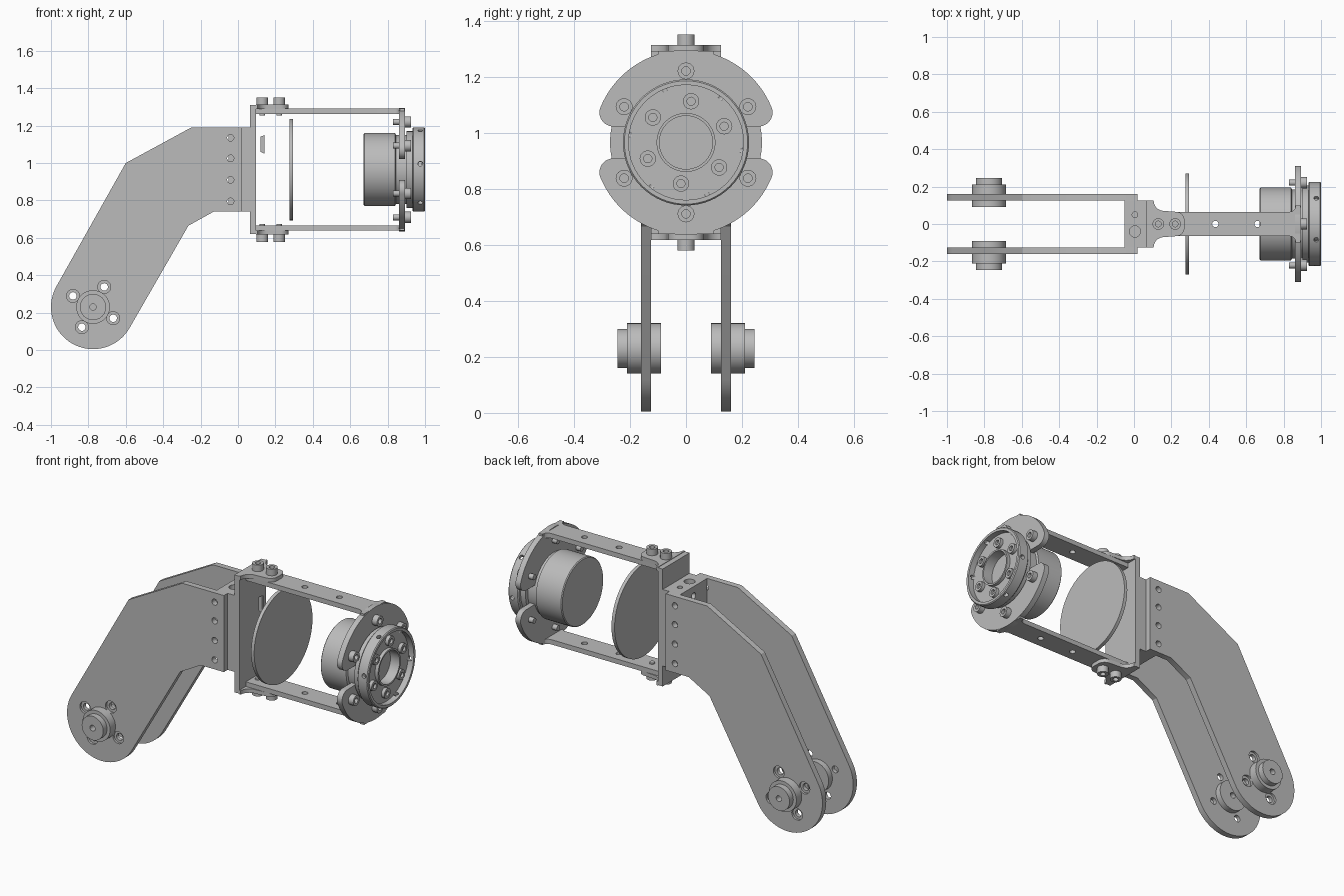
import bpy, bmesh
from math import pi, sin, cos, radians
from mathutils import Vector, Matrix

cube = bpy.data.objects.get("Cube")
if cube:
    bpy.data.objects.remove(cube)

grey = bpy.data.materials.new("machined grey")
grey.use_nodes = True
grey.diffuse_color = (0.5, 0.5, 0.5, 1)
grey.node_tree.nodes["Principled BSDF"].inputs["Base Color"].default_value = (0.5, 0.5, 0.5, 1)

X, Y, Z = Vector((1, 0, 0)), Vector((0, 1, 0)), Vector((0, 0, 1))
CZ = 0.965                      # height of the motor axis
PX, PZ = -0.775, 0.23           # pivot centre
parts = []


def finish(name, bm):
    bmesh.ops.recalc_face_normals(bm, faces=bm.faces)
    mesh = bpy.data.meshes.new(name)
    bm.to_mesh(mesh)
    bm.free()
    mesh.materials.append(grey)
    ob = bpy.data.objects.new(name, mesh)
    bpy.context.collection.objects.link(ob)
    parts.append(ob)
    return ob


def box(name, lo, hi):
    bm = bmesh.new()
    lo, hi = Vector(lo), Vector(hi)
    size = hi - lo
    bmesh.ops.create_cube(bm, size=1, matrix=Matrix.Translation((lo + hi) / 2) @ Matrix.Diagonal((*size, 1)))
    return finish(name, bm)


def prism(name, pts, place, lo, hi):
    """Extrude a flat outline; place(a, b, depth) gives the 3D point."""
    bm = bmesh.new()
    face = bm.faces.new([bm.verts.new(place(a, b, lo)) for a, b in pts])
    ext = bmesh.ops.extrude_face_region(bm, geom=[face])
    shift = Vector(place(0, 0, hi)) - Vector(place(0, 0, lo))
    bmesh.ops.translate(bm, vec=shift, verts=[v for v in ext["geom"] if isinstance(v, bmesh.types.BMVert)])
    return finish(name, bm)


def lathe(name, profile, at, axis, steps=48):
    """Turn a (radius, height) profile about an axis."""
    bm = bmesh.new()
    vs = [bm.verts.new((r, 0, h)) for r, h in profile]
    es = [bm.edges.new(pair) for pair in zip(vs, vs[1:])]
    bmesh.ops.spin(bm, geom=vs + es, cent=(0, 0, 0), axis=Z, angle=2 * pi, steps=steps)
    bmesh.ops.remove_doubles(bm, verts=bm.verts, dist=1e-5)
    turn = Z.rotation_difference(axis).to_matrix().to_4x4()
    bmesh.ops.transform(bm, matrix=Matrix.Translation(at) @ turn, verts=bm.verts)
    return finish(name, bm)


def rod(name, r, at, axis, length, steps=48):
    return lathe(name, [(0, 0), (r, 0), (r, length), (0, length)], at, axis, steps)


def screw(name, at, axis, r=0.03, h=0.035):
    return lathe(name, [(0, 0), (r, 0), (r, h), (r * .5, h), (r * .5, h * .4), (0, h * .4)], at, axis, 24)


def drill(target, holes):
    """Cut round holes given as (radius, start, axis, length)."""
    bm = bmesh.new()
    for r, at, axis, length in holes:
        turn = Z.rotation_difference(axis).to_matrix().to_4x4()
        mid = Vector(at) + axis * length / 2
        bmesh.ops.create_cone(bm, cap_ends=True, segments=20, radius1=r, radius2=r, depth=length,
                              matrix=Matrix.Translation(mid) @ turn)
    cutter = finish("drill_helper", bm)
    parts.remove(cutter)
    cutter.hide_render = True
    mod = target.modifiers.new("holes", "BOOLEAN")
    mod.operation, mod.solver, mod.object = "DIFFERENCE", "EXACT", cutter
    bpy.context.view_layer.objects.active = target
    bpy.ops.object.modifier_apply(modifier=mod.name)
    bpy.data.objects.remove(cutter)


def arc(cx, cy, r, a0, a1, n):
    return [(cx + r * cos(radians(a0 + (a1 - a0) * i / n)),
             cy + r * sin(radians(a0 + (a1 - a0) * i / n))) for i in range(n + 1)]


# Arm side plates with pivot hubs
outline = [(.02, 1.19), (-.25, 1.19), (-.6, 1.0)] + arc(PX, PZ, .225, 150.5, 330.5, 36)
outline += [(-.265, .665), (-.13, .74), (.02, .74)]
bolt_z = (.795, .91, 1.025, 1.135)
for side, s in (("front", -1), ("back", 1)):
    arm = prism(side + "_arm_plate", outline, lambda a, b, d: (a, d, b), s * .125, s * .16)
    around = arc(PX, PZ, .123, 61, 331, 3)
    drill(arm, [(.02, (x, -.3, z), Y, .6) for x, z in around]
          + [(.018, (-.04, -.3, z), Y, .6) for z in bolt_z])
    drill(arm, [(.035, (x, s * .147, z), Y * s, .05) for x, z in around])
    lathe(side + "_pivot_hub", [(.017, .09), (.09, .09), (.09, .21), (.07, .21), (.07, .245),
                                (.017, .245), (.017, .09)], (PX, 0, PZ), Y * s)

# Block joining the arm plates to the fork
block = box("arm_block", (-.05, -.125, .74), (.066, .125, 1.19))
drill(block, [(.015, (.005, .05, 1.1), Z, .2), (.03, (.005, -.04, 1.15), Z, .2)]
      + [(.018, (-.1, 0, z), X, .09) for z in bolt_z])

# Fork bracket: upright plate, then a tab, strip and screws at each end
box("bracket_plate", (.064, -.125, .62), (.096, .125, 1.31))
corner = [(.095, -.125), (.105, -.125)] + arc(.16, -.125, .055, 180, 90, 8)
half = corner + arc(.225, -.02, .045, -90, 0, 8)
tab = half + [(x, -y) for x, y in reversed(half)]
web = [(.09, -.065), (.83, -.065)] + arc(.83, -.1, .035, 90, 0, 6)
web += [(.89, -.1)]
web += [(x, -y) for x, y in reversed(web)]
for end, s in (("top", 1), ("bottom", -1)):
    up = Z * s
    flat = lambda a, b, d: (a, b, CZ + s * d)
    prism(end + "_bracket_tab", tab, flat, .325, .348)
    strip = prism(end + "_fork_strip", web, flat, .298, .326)
    drill(strip, [(.017, (x, 0, CZ + s * .2), up, .2) for x in (.435, .66)])
    for x in (.13, .22):
        screw(end + "_tab_screw", (x, 0, CZ + s * .346), up, .031, .04)
        rod(end + "_tab_screw_end", .015, (x, 0, CZ + s * .29), up, .04, 16)

    # Crescent mounting plate with rounded horns
    right = arc(.259, .107, .05, -90, 22, 10)
    crescent = right + arc(0, 0, .33, 24, 156, 48) + [(-y, z) for y, z in reversed(right)]
    crescent += arc(0, 0, .182, 162, 18, 32)
    mount = prism(end + "_crescent_mount", crescent, lambda a, b, d: (d, a, CZ + s * b), .86, .893)
    for y, z in arc(0, 0, .255, 30, 150, 2):
        screw(end + "_mount_screw", (.892, y, CZ + s * z), X, .03, .033)
        rod(end + "_mount_screw_end", .016, (.83, y, CZ + s * z), X, .04, 16)

# Thin wheel and small sensor plate inside the fork
rod("wheel_disc", .271, (.275, 0, CZ), X, .02, 96)
prism("sensor_plate", [(.12, 1.06), (.142, 1.05), (.142, 1.15), (.12, 1.14)],
      lambda a, b, d: (a, d, b), .02, .035)

# Motor body and collar
lathe("motor_body", [(0, .672), (.19, .672), (.195, .677), (.195, .84), (.184, .845),
                     (.184, .905), (0, .905)], (0, 0, CZ), X, 64)

# Output flange: recessed dish with a raised centre ring
flange = lathe("output_flange", [(0, .9), (.205, .9), (.205, .932), (.219, .932), (.225, .938), (.225, .995),
                                 (.22, 1), (.205, 1), (.205, .965), (.105, .965), (.105, .985),
                                 (.095, .985), (.095, .925), (0, .925)], (0, 0, CZ), X, 64)
radial = []
for y, z in arc(0, 0, 1, 8, 308, 5):
    out = Vector((0, -y, z))
    radial.append((.013, Vector((.975, 0, CZ)) + out * .195, out, .06))
drill(flange, radial)
for y, z in arc(0, 0, .148, 23, 323, 5):
    screw("flange_screw", (.963, y, CZ + z), X, .029, .022)

# Smooth round surfaces, keep edges crisp
bpy.ops.object.select_all(action="DESELECT")
for ob in parts:
    ob.select_set(True)
bpy.context.view_layer.objects.active = parts[0]
bpy.ops.object.shade_smooth_by_angle(angle=radians(30))
